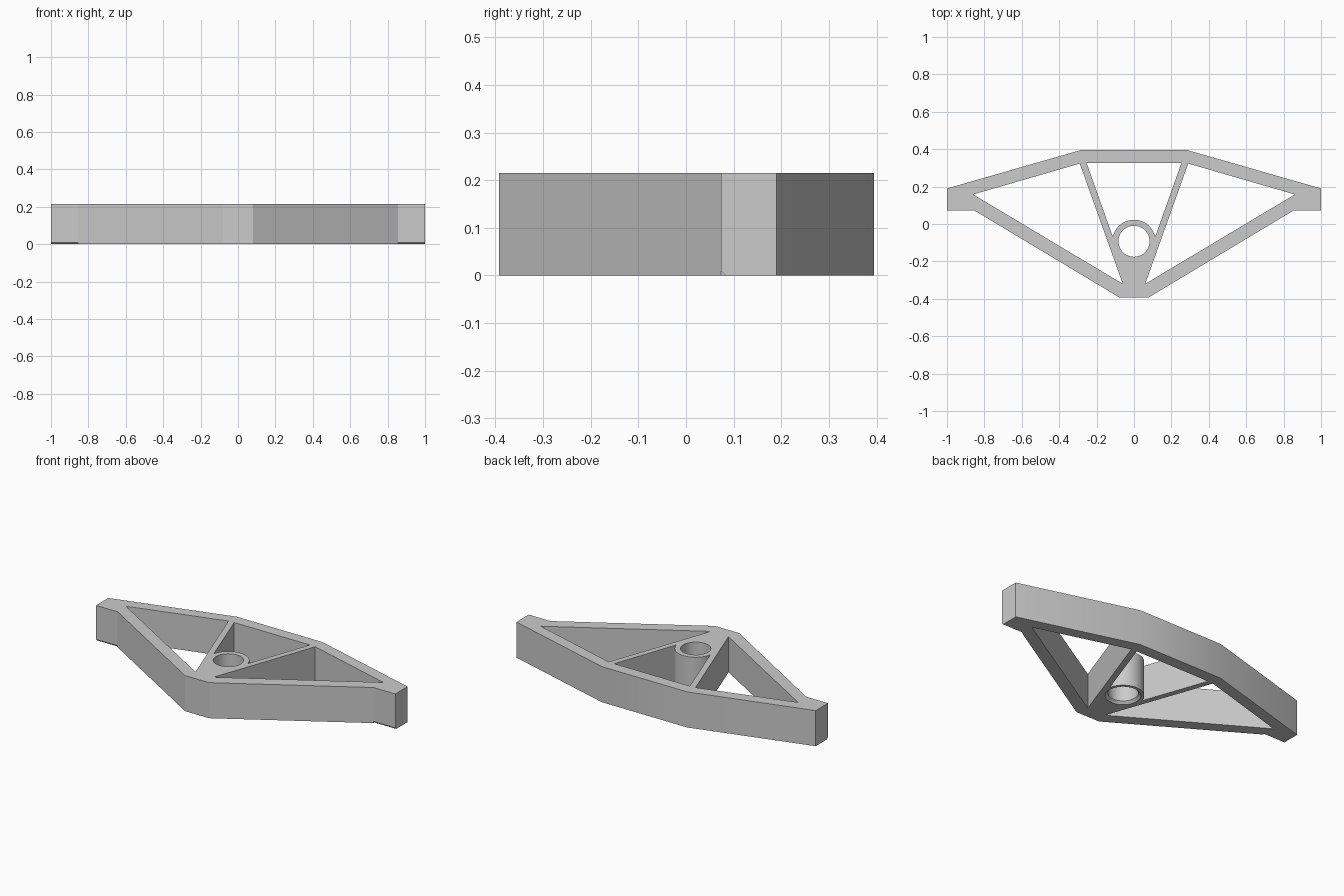
import bpy
import bmesh
import math

HEIGHT = 0.215
BORE = (0, -0.0925)
BORE_R = 0.083
BOSS_R = 0.115
CHAMFER = 0.015

cube = bpy.data.objects.get("Cube")
if cube:
    bpy.data.objects.remove(cube, do_unlink=True)

grey = bpy.data.materials.new("light grey")
grey.use_nodes = True
grey.diffuse_color = (0.6, 0.6, 0.6, 1)
grey.node_tree.nodes["Principled BSDF"].inputs["Base Color"].default_value = (0.6, 0.6, 0.6, 1)


def loft(name, rings):
    """Closed solid through rings of 3D points with equal counts."""
    bm = bmesh.new()
    loops = [[bm.verts.new(p) for p in ring] for ring in rings]
    bm.faces.new(loops[0])
    bm.faces.new(loops[-1])
    n = len(loops[0])
    for a, b in zip(loops, loops[1:]):
        for i in range(n):
            j = (i + 1) % n
            bm.faces.new((a[i], a[j], b[j], b[i]))
    bmesh.ops.recalc_face_normals(bm, faces=bm.faces)
    mesh = bpy.data.meshes.new(name)
    bm.to_mesh(mesh)
    bm.free()
    mesh.materials.append(grey)
    obj = bpy.data.objects.new(name, mesh)
    bpy.context.collection.objects.link(obj)
    return obj


def prism(name, outline, low, high):
    return loft(name, [[(x, y, z) for x, y in outline] for z in (low, high)])


def mirrored(points):
    return points + [(-x, y) for x, y in reversed(points)]


def arc(radius, start, end, count):
    steps = [start + (end - start) * i / count for i in range(count + 1)]
    return [(BORE[0] + radius * math.cos(a), BORE[1] + radius * math.sin(a)) for a in steps]


# Outer body of the truss
frame = prism("truss_frame", mirrored([
    (0.285, 0.395), (1, 0.19), (1, 0.073), (0.855, 0.073), (0.08, -0.392)]), 0, HEIGHT)

cutters = []

# Side windows and end chamfers
window = [(0.86, 0.158), (0.29, 0.323), (0.06, -0.32)]
for side, sign in (("left", 1), ("right", -1)):
    cutters.append(prism(side + "_window_cutter", [(sign * x, y) for x, y in window], -0.1, 0.4))
    section = [(0.06, -0.01), (0.083 + 0.01, -0.01), (0.06, 0.023)]
    cutters.append(loft(side + "_chamfer_cutter",
                        [[(sign * x, y, z) for y, z in section] for x in (0.855, 1.1)]))

# Middle window, its lower edge following the round boss
start = math.asin((-0.07 - BORE[1]) / BOSS_R)
boss_edge = arc(BOSS_R, start, math.pi - start, 32)
cutters.append(prism("middle_window_cutter",
                     [(-0.253, 0.325), (0.253, 0.325)] + boss_edge, -0.1, 0.4))

# Bore with a countersink underneath
levels = [(BORE_R + 2 * CHAMFER, -CHAMFER), (BORE_R, CHAMFER), (BORE_R, 0.4)]
cutters.append(loft("bore_cutter", [
    [(x, y, z) for x, y in arc(r, 0, math.tau, 48)[:-1]] for r, z in levels]))

for cutter in cutters:
    cutter.hide_render = True
    mod = frame.modifiers.new(cutter.name, 'BOOLEAN')
    mod.operation = 'DIFFERENCE'
    mod.solver = 'EXACT'
    mod.object = cutter

bpy.ops.object.select_all(action='DESELECT')
frame.select_set(True)
bpy.context.view_layer.objects.active = frame
for mod in list(frame.modifiers):
    bpy.ops.object.modifier_apply(modifier=mod.name)
for cutter in cutters:
    bpy.data.objects.remove(cutter, do_unlink=True)
bpy.ops.object.shade_smooth_by_angle(angle=math.radians(30))
